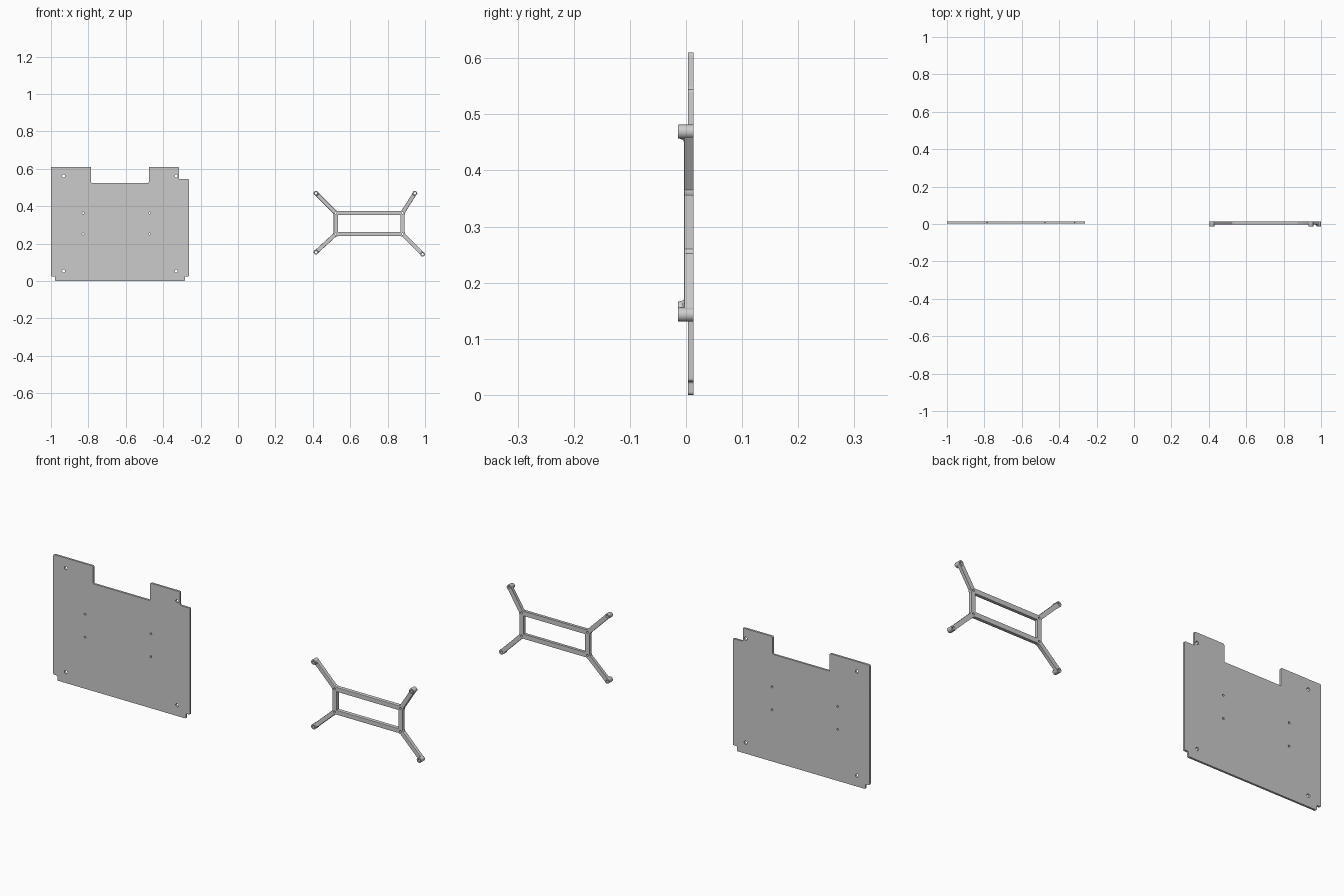
import bpy, bmesh
from math import sin, cos, pi
from mathutils import Vector

if "Cube" in bpy.data.objects:
    bpy.data.objects.remove(bpy.data.objects["Cube"])

BACK, FRONT, FOOT = 0.0135, -0.0035, -0.0145   # y of frame back, frame front, foot front


def circle(c, r, n=24):
    return [(c[0] + r * cos(2 * pi * i / n), c[1] + r * sin(2 * pi * i / n)) for i in range(n)]


def round_corners(pts, r, n=4):
    out = []
    for i, p in enumerate(pts):
        p = Vector(p)
        a = p + (Vector(pts[i - 1]) - p).normalized() * r
        b = p + (Vector(pts[(i + 1) % len(pts)]) - p).normalized() * r
        for k in range(n + 1):
            t = k / n
            out.append(a * (1 - t) ** 2 + p * 2 * t * (1 - t) + b * t ** 2)
    return out


def select_only(ob):
    bpy.ops.object.select_all(action='DESELECT')
    ob.select_set(True)
    bpy.context.view_layer.objects.active = ob


def loft(name, rings):
    """Closed solid through rings of 3D points."""
    bm = bmesh.new()
    rows = [[bm.verts.new(p) for p in ring] for ring in rings]
    n = len(rows[0])
    for a, b in zip(rows, rows[1:]):
        for i in range(n):
            bm.faces.new((a[i], a[(i + 1) % n], b[(i + 1) % n], b[i]))
    bm.faces.new(rows[0])
    bm.faces.new(rows[-1])
    bmesh.ops.recalc_face_normals(bm, faces=bm.faces[:])
    me = bpy.data.meshes.new(name)
    bm.to_mesh(me)
    bm.free()
    ob = bpy.data.objects.new(name, me)
    bpy.context.collection.objects.link(ob)
    return ob


def outline(p, q, r, n=12):
    """Stadium around the segment p-q, or a circle when they match."""
    p, q = Vector(p), Vector(q)
    if (q - p).length < 1e-6:
        return circle(p, r)
    d = (q - p).normalized()
    s = Vector((-d.y, d.x))
    arc = [(cos(-pi / 2 + pi * i / n), sin(-pi / 2 + pi * i / n)) for i in range(n + 1)]
    return [q + d * (c * r) + s * (e * r) for c, e in arc] + \
           [p - d * (c * r) - s * (e * r) for c, e in arc]


def bar(name, p, q, r, y0=FRONT, y1=BACK, b=0.003):
    """Prism with a rounded front rim."""
    levels = [(r, y1), (r, y0 + b), (r - 0.3 * b, y0 + 0.3 * b), (r - b, y0)]
    return loft(name, [[(v[0], y, v[1]) for v in outline(p, q, rr)] for rr, y in levels])


def combine(base, other, op):
    select_only(base)
    m = base.modifiers.new(op, 'BOOLEAN')
    m.operation, m.solver, m.object = op, 'EXACT', other
    bpy.ops.object.modifier_apply(modifier=m.name)
    bpy.data.objects.remove(other)


# Flat panel: notched outline with eight screw holes
panel_shape = round_corners([
    (-0.978, 0), (-0.284, 0), (-0.284, 0.024), (-0.262, 0.024), (-0.262, 0.544),
    (-0.316, 0.544), (-0.316, 0.61), (-0.477, 0.61), (-0.477, 0.524), (-0.785, 0.524),
    (-0.785, 0.61), (-1, 0.61), (-1, 0.024), (-0.978, 0.024)], 0.006)
loops = [panel_shape]
loops += [circle((x, z), 0.008) for x in (-0.932, -0.331) for z in (0.053, 0.561)]
loops += [circle((x, z), 0.005) for x in (-0.828, -0.473) for z in (0.251, 0.363)]
cu = bpy.data.curves.new("panel", 'CURVE')
cu.dimensions, cu.fill_mode, cu.extrude = '2D', 'BOTH', 0.005
for pts in loops:
    sp = cu.splines.new('POLY')
    sp.points.add(len(pts) - 1)
    for pt, v in zip(sp.points, pts):
        pt.co = (v[0], v[1], 0, 1)
    sp.use_cyclic_u = True
panel = bpy.data.objects.new("panel", cu)
bpy.context.collection.objects.link(panel)
panel.rotation_euler.x = pi / 2
panel.location.y = 0.0085
select_only(panel)
bpy.ops.object.convert(target='MESH')
bpy.context.object.name = "panel"

# Mounting frame: rectangle of bars
corners = [(0.523, 0.251), (0.879, 0.251), (0.879, 0.363), (0.523, 0.363)]
feet = [(0.417, 0.154), (0.987, 0.143), (0.946, 0.469), (0.417, 0.469)]
frame = bar("mounting_frame", corners[0], corners[1], 0.0115)
for i in range(1, 4):
    combine(frame, bar("bar", corners[i], corners[(i + 1) % 4], 0.0115), 'UNION')

for c, f in zip(corners, feet):
    # Corner boss, splayed arm and raised foot
    combine(frame, bar("boss", c, c, 0.0145), 'UNION')
    combine(frame, bar("arm", c, f, 0.0108), 'UNION')
    combine(frame, bar("foot", f, f, 0.0125, FOOT, BACK + 0.0002, 0.001), 'UNION')
    # Fillet between the arm and its foot
    d = (Vector(c) - Vector(f)).normalized()
    s = Vector((-d.y, d.x))
    arc = [(0.018 - 0.007 * sin(a), FRONT - 0.007 + 0.007 * cos(a))
           for a in [pi / 2 * k / 6 for k in range(7)]]
    side = [(0.004, 0.002), (0.018, 0.002)] + arc + [(0.004, FRONT - 0.007)]
    rings = []
    for w in (-0.0075, 0.0075):
        pts = [(Vector(f) + d * u + s * w, y) for u, y in side]
        rings.append([(v.x, y, v.y) for v, y in pts])
    combine(frame, loft("fillet", rings), 'UNION')

# Screw holes through corners and feet
for pts, r in ((corners, 0.005), (feet, 0.0062)):
    for p in pts:
        combine(frame, bar("hole", p, p, r, -0.05, 0.05, 0.001), 'DIFFERENCE')

select_only(frame)
bpy.ops.object.shade_smooth_by_angle(angle=0.6)
